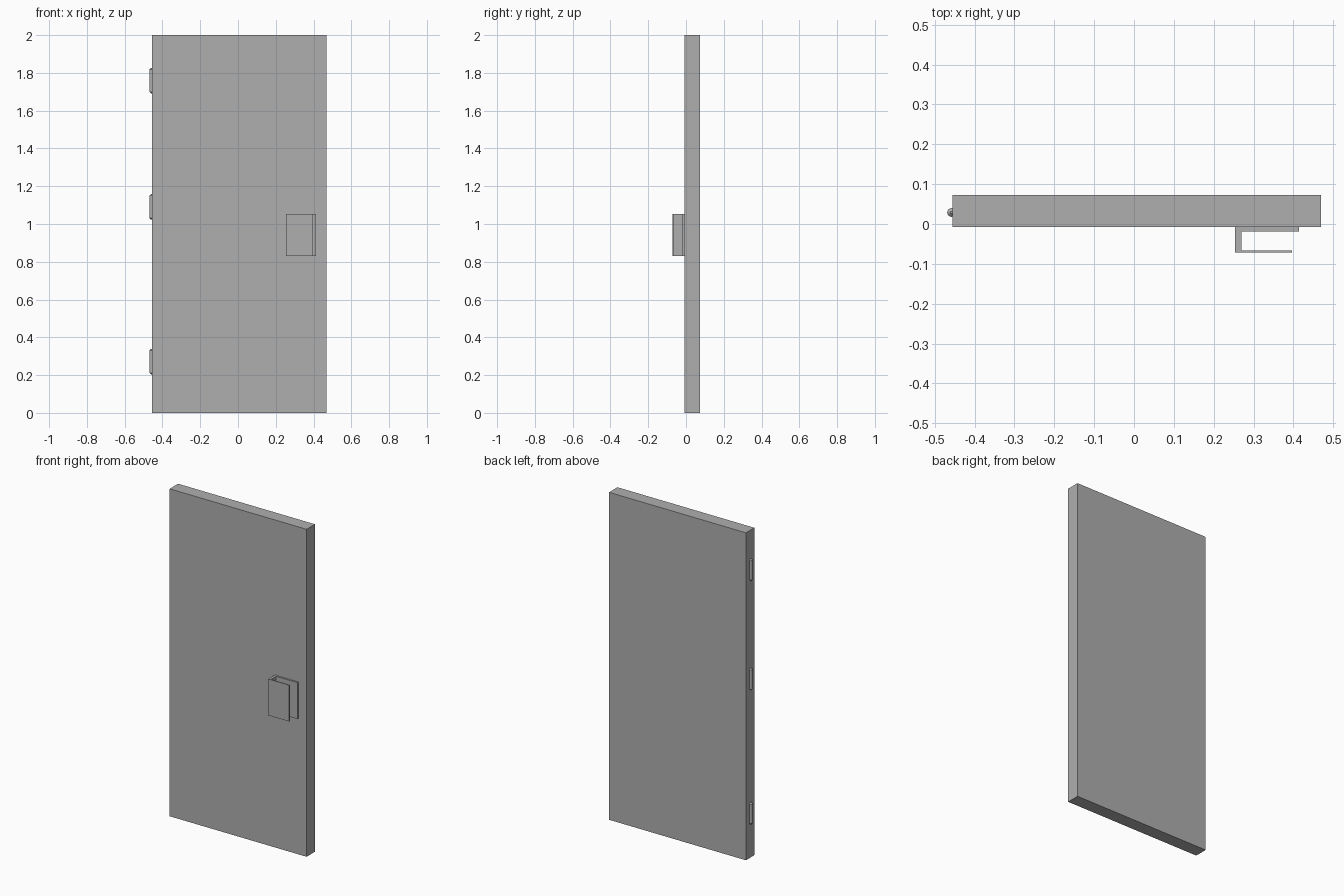
import bpy, bmesh

if "Cube" in bpy.data.objects:
    bpy.data.objects.remove(bpy.data.objects["Cube"])

# Dark grey finish shared by all parts
grey = bpy.data.materials.new("dark_grey")
grey.diffuse_color = (0.43, 0.43, 0.43, 1)
grey.use_nodes = True
grey.node_tree.nodes["Principled BSDF"].inputs["Base Color"].default_value = grey.diffuse_color


def finish(name, bm):
    bmesh.ops.recalc_face_normals(bm, faces=bm.faces)
    mesh = bpy.data.meshes.new(name)
    bm.to_mesh(mesh)
    bm.free()
    mesh.materials.append(grey)
    obj = bpy.data.objects.new(name, mesh)
    bpy.context.collection.objects.link(obj)
    return obj


def extrude_profile(name, points, z0, z1):
    """Extrude a closed xy outline from z0 up to z1."""
    bm = bmesh.new()
    face = bm.faces.new([bm.verts.new((x, y, z0)) for x, y in points])
    geom = bmesh.ops.extrude_face_region(bm, geom=[face])["geom"]
    top = [v for v in geom if isinstance(v, bmesh.types.BMVert)]
    bmesh.ops.translate(bm, verts=top, vec=(0, 0, z1 - z0))
    return finish(name, bm)


def hinge_pin(name, x, y, z0, z1, radius=0.011, chamfer=0.008):
    """Upright pin with chamfered ends."""
    bm = bmesh.new()
    bmesh.ops.create_cone(bm, cap_ends=True, segments=16,
                          radius1=radius, radius2=radius, depth=z1 - z0)
    bmesh.ops.translate(bm, verts=bm.verts, vec=(x, y, (z0 + z1) / 2))
    rims = [e for e in bm.edges if abs(e.verts[0].co.z - e.verts[1].co.z) < 1e-5]
    bmesh.ops.bevel(bm, geom=rims, offset=chamfer, segments=1, affect='EDGES')
    obj = finish(name, bm)
    bpy.context.view_layer.objects.active = obj
    obj.select_set(True)
    bpy.ops.object.shade_smooth_by_angle(angle=0.6)
    obj.select_set(False)
    return obj


# Door slab
extrude_profile("door_panel", [(-0.456, -0.008), (0.469, -0.008),
                               (0.469, 0.073), (-0.456, 0.073)], 0.0, 2.0)

# Handle: mounting plate, side web and grip as one U-shaped section
extrude_profile("pull_handle", [(0.254, -0.008), (0.254, -0.072), (0.396, -0.072),
                                (0.396, -0.066), (0.27, -0.066), (0.27, -0.019),
                                (0.414, -0.019), (0.414, -0.008)], 0.831, 1.053)

# Three hinge pins half sunk in the left edge
for part, z0 in (("lower", 0.204), ("middle", 1.024), ("upper", 1.692)):
    hinge_pin(part + "_hinge", -0.458, 0.029, z0, z0 + 0.134)
